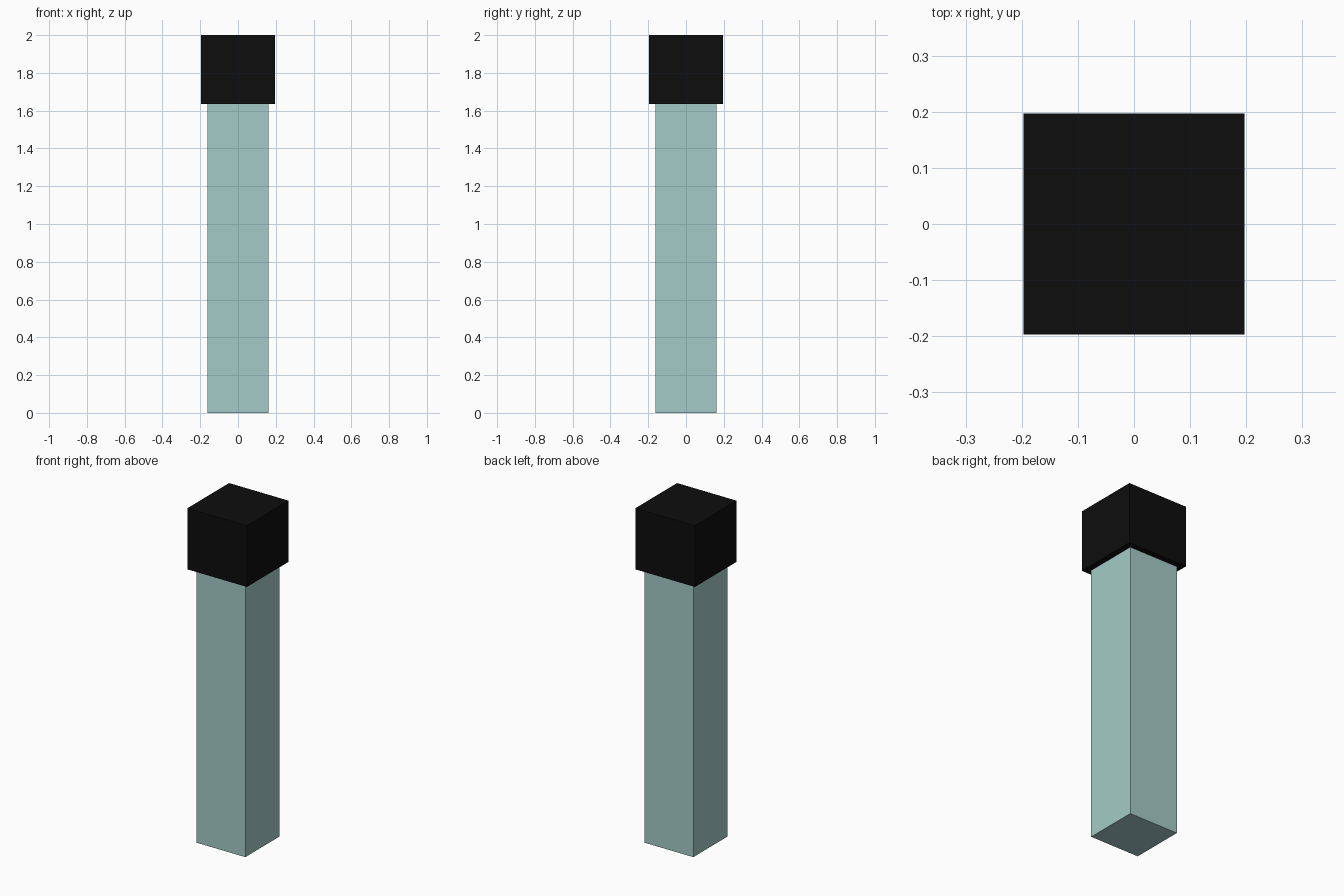
import bpy

if "Cube" in bpy.data.objects:
    bpy.data.objects.remove(bpy.data.objects["Cube"])


def material(name, rgb):
    mat = bpy.data.materials.new(name)
    mat.diffuse_color = (*rgb, 1.0)
    mat.use_nodes = True
    mat.node_tree.nodes["Principled BSDF"].inputs["Base Color"].default_value = mat.diffuse_color
    return mat


def square_block(name, width, z0, z1, mat):
    """Square-section box standing between heights z0 and z1."""
    bpy.ops.mesh.primitive_cube_add(size=1, location=(0, 0, (z0 + z1) / 2))
    obj = bpy.context.object
    obj.name = name
    obj.scale = (width, width, z1 - z0)
    bpy.ops.object.transform_apply(location=False, rotation=False, scale=True)
    obj.data.materials.append(mat)
    return obj


HEAD_BASE = 1.635

# Pale teal stick
square_block("stick", 0.323, 0.0, HEAD_BASE, material("pale_teal", (0.37, 0.60, 0.57)))

# Black cube head, slightly wider than the stick
square_block("head", 0.393, HEAD_BASE, 2.0, material("black", (0.004, 0.004, 0.004)))
